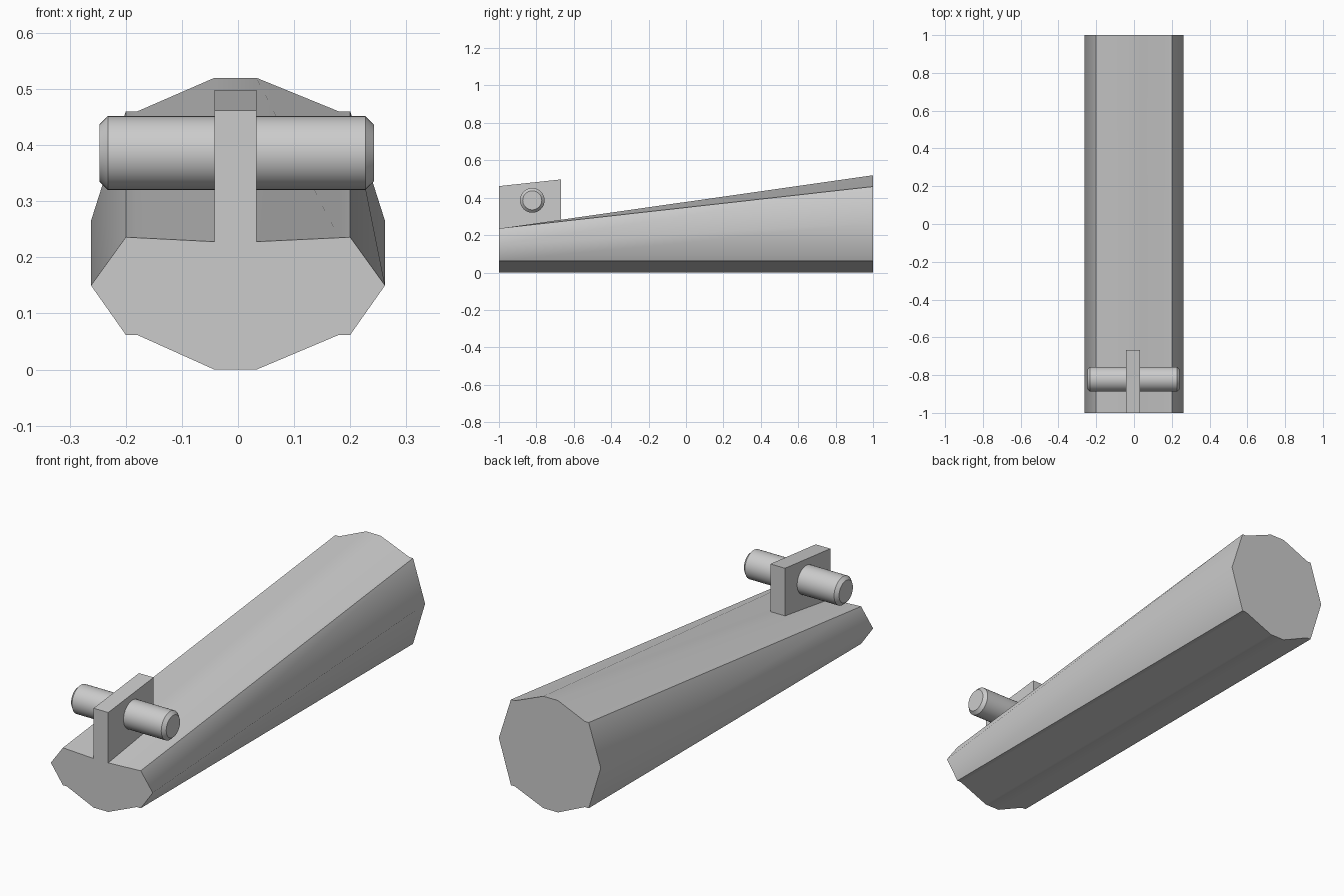
import bpy, bmesh
from math import pi

if "Cube" in bpy.data.objects:
    bpy.data.objects.remove(bpy.data.objects["Cube"])


def make_object(name, bm):
    bmesh.ops.recalc_face_normals(bm, faces=bm.faces)
    mesh = bpy.data.meshes.new(name)
    bm.to_mesh(mesh)
    bm.free()
    obj = bpy.data.objects.new(name, mesh)
    bpy.context.collection.objects.link(obj)
    return obj


def loft(name, rings, sharp_rails=None):
    """Skin two matching rings; listed rails stay sharp, others shade smooth."""
    bm = bmesh.new()
    a, b = [[bm.verts.new(p) for p in ring] for ring in rings]
    n = len(a)
    bm.faces.new(a)
    bm.faces.new(b)
    for i in range(n):
        j = (i + 1) % n
        f = bm.faces.new((a[i], a[j], b[j], b[i]))
        f.smooth = sharp_rails is not None
    if sharp_rails is not None:
        for ring in (a, b):
            for i in range(n):
                bm.edges.get((ring[i], ring[(i + 1) % n])).smooth = False
        for i in sharp_rails:
            bm.edges.get((a[i], b[i])).smooth = False
    return make_object(name, bm)


def section(y, side_z, shoulder_z, inner_z, crown_z):
    """Twelve-point body outline with a shared underside."""
    outline = [(-0.262, side_z), (-0.2, 0.062), (-0.18, 0.062), (-0.042, 0),
               (0.033, 0), (0.18, 0.062), (0.2, 0.062), (0.262, side_z),
               (0.2, shoulder_z), (0.18, inner_z), (0.033, crown_z),
               (-0.042, crown_z), (-0.18, inner_z), (-0.2, shoulder_z)]
    return [(x, y, z) for x, z in outline]


# Tapered body, shallow at the front and full height at the back
loft("tapered_body",
     [section(-1, 0.15, 0.236, 0.235, 0.228), section(1, 0.265, 0.46, 0.46, 0.52)],
     sharp_rails=(1, 6, 8, 13))

# Upright lug standing on the front end
lug_profile = [(-1, 0.22), (-0.667, 0.26), (-0.667, 0.498), (-1, 0.462)]
loft("upright_lug", [[(x, y, z) for y, z in lug_profile] for x in (-0.042, 0.033)])

# Cross pin through the lug, with chamfered ends
bpy.ops.mesh.primitive_cylinder_add(vertices=32, radius=0.066, depth=0.489,
                                    location=(-0.0025, -0.822, 0.386),
                                    rotation=(0, pi / 2, 0))
pin = bpy.context.object
pin.name = "cross_pin"
bm = bmesh.new()
bm.from_mesh(pin.data)
rims = [e for e in bm.edges if abs(e.verts[0].co.z - e.verts[1].co.z) < 1e-4]
bmesh.ops.bevel(bm, geom=rims, offset=0.015, segments=1, affect='EDGES')
bm.to_mesh(pin.data)
bm.free()
bpy.ops.object.shade_smooth_by_angle()
